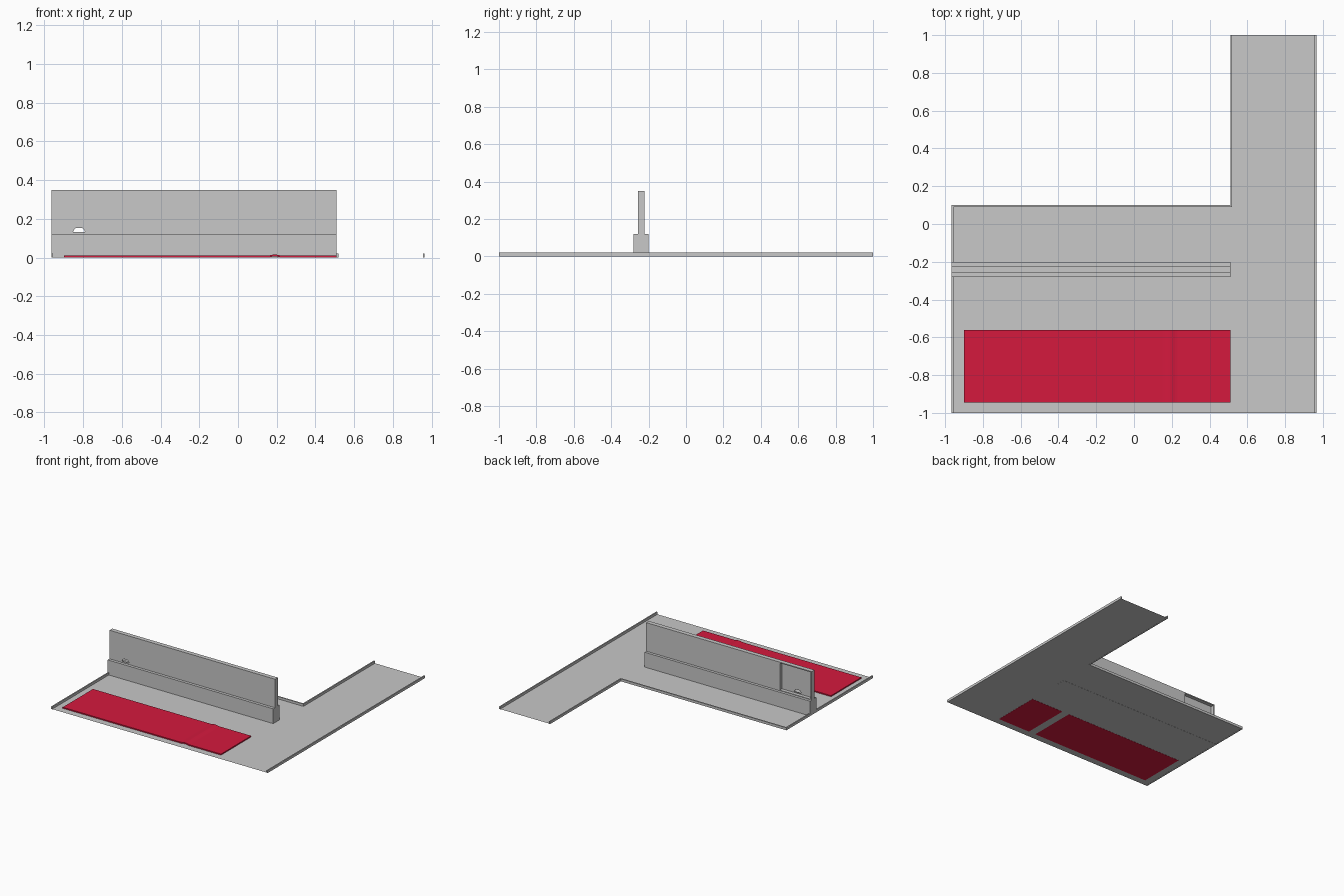
import bpy, bmesh, math

if "Cube" in bpy.data.objects:
    bpy.data.objects.remove(bpy.data.objects["Cube"])


def material(name, color):
    m = bpy.data.materials.new(name)
    m.diffuse_color = (*color, 1)
    m.use_nodes = True
    m.node_tree.nodes["Principled BSDF"].inputs["Base Color"].default_value = m.diffuse_color
    return m


grey = material("light grey", (0.58, 0.58, 0.58))
red = material("carpet red", (0.66, 0.010, 0.048))


def prism(name, pts, plane, a, b, mat):
    """Extrude a 2D outline in plane 'xy' or 'xz' from a to b (flat sheet if a == b)."""
    def place(p, t):
        return (p[0], p[1], t) if plane == "xy" else (p[0], t, p[1])
    bm = bmesh.new()
    face = bm.faces.new([bm.verts.new(place(p, a)) for p in pts])
    if a != b:
        ext = bmesh.ops.extrude_face_region(bm, geom=[face], use_keep_orig=True)
        vec = (0, 0, b - a) if plane == "xy" else (0, b - a, 0)
        verts = [g for g in ext["geom"] if isinstance(g, bmesh.types.BMVert)]
        bmesh.ops.translate(bm, verts=verts, vec=vec)
        bmesh.ops.recalc_face_normals(bm, faces=bm.faces)
    me = bpy.data.meshes.new(name)
    bm.to_mesh(me)
    bm.free()
    ob = bpy.data.objects.new(name, me)
    bpy.context.collection.objects.link(ob)
    me.materials.append(mat)
    return ob


def box(name, x, y, z, mat=grey):
    pts = [(x[0], y[0]), (x[1], y[0]), (x[1], y[1]), (x[0], y[1])]
    return prism(name, pts, "xy", z[0], z[1], mat)


L, R, C = -0.965, 0.965, 0.51   # left, right and inner corner x
T, H = 0.01, 0.02               # kerb thickness and height

# L-shaped floor sheet
prism("floor", [(L, -1), (R, -1), (R, 1), (C, 1), (C, 0.1), (L, 0.1)],
      "xy", 0.001, 0.001, grey)

# Low kerbs along the sides, open at front and far end
box("left_kerb", (L, L + T), (-1, 0.1), (0, H))
box("right_kerb", (R - T, R), (-1, 1), (0, H))
prism("inner_kerb", [(L + T, 0.09), (C + T, 0.09), (C + T, 1), (C, 1),
                     (C, 0.1), (L + T, 0.1)], "xy", 0, H, grey)

# Counter wall: thick base and thinner upper wall
box("wall_base", (L, C), (-0.28, -0.2), (0, 0.12))
upper = box("upper_wall", (L, C), (-0.257, -0.222), (0.12, 0.35))

# Recess in the back of the upper wall, with a small slot through it
recess = box("recess_cutter", (-0.955, -0.68), (-0.25, -0.18), (0.125, 0.342))
slot = prism("slot_cutter", [(-0.853, 0.131), (-0.79, 0.131), (-0.795, 0.143),
                             (-0.806, 0.153), (-0.837, 0.153), (-0.848, 0.143)],
             "xz", -0.3, -0.245, grey)
for cutter in (recess, slot):
    mod = upper.modifiers.new(cutter.name, "BOOLEAN")
    mod.operation = "DIFFERENCE"
    mod.solver = "EXACT"
    mod.object = cutter
    cutter.hide_render = True
    cutter.hide_set(True)

# Red carpet with one shallow wrinkle across it
x0, x1, steps = 0.15, 0.23, 6
wave = [(x0 + (x1 - x0) * i / steps,
         0.006 * 0.5 * (1 - math.cos(2 * math.pi * i / steps)))
        for i in range(steps + 1)]
path = [(-0.9, 0)] + wave + [(C, 0)]
outline = path + [(x, z + 0.01) for x, z in reversed(path)]
prism("carpet", outline, "xz", -0.945, -0.56, red)
